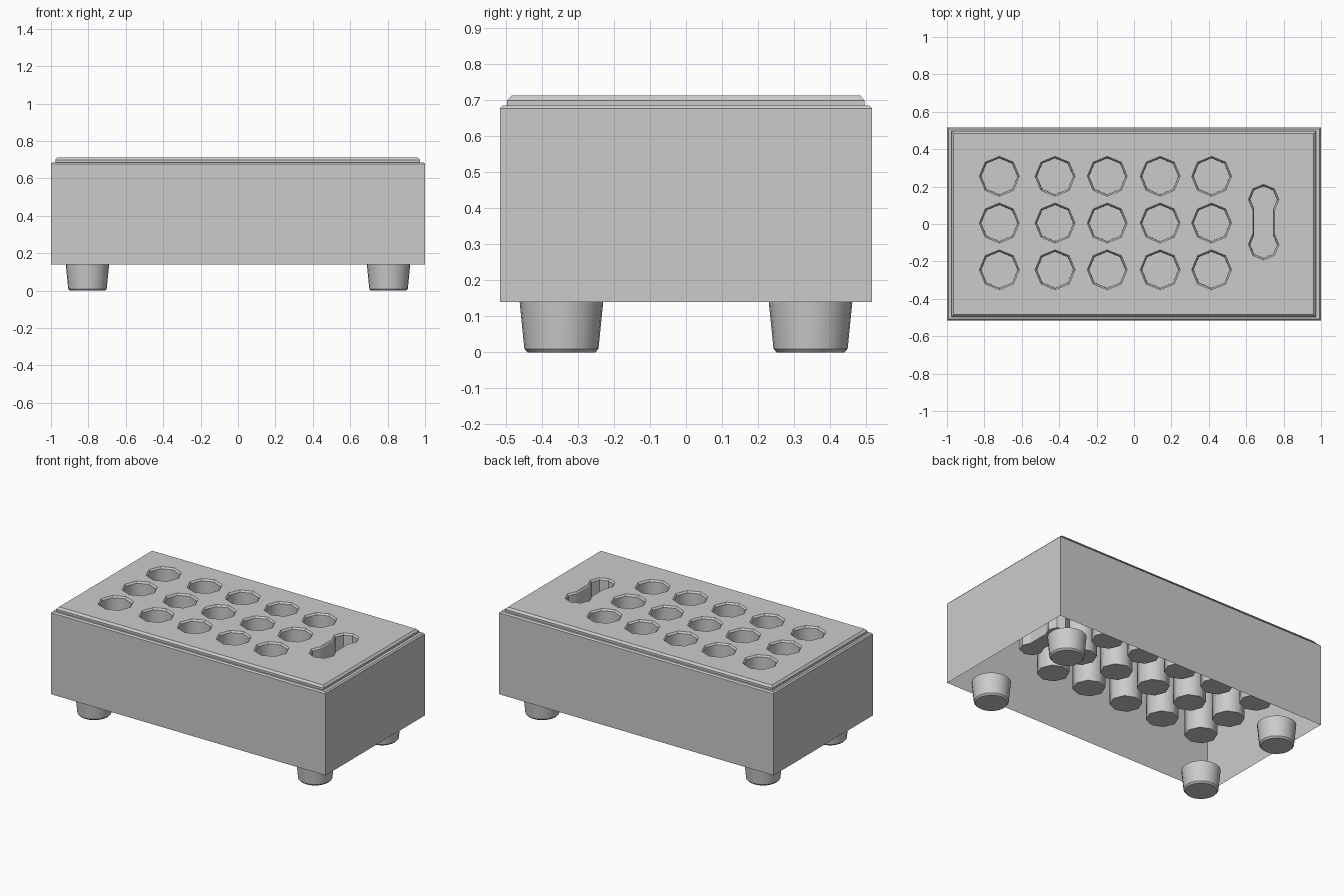
import bpy, bmesh, math

if "Cube" in bpy.data.objects:
    bpy.data.objects.remove(bpy.data.objects["Cube"])


def rect(x0, x1, y0, y1):
    return [(x0, y0), (x1, y0), (x1, y1), (x0, y1)]


def octagon(cx, cy, r):
    return [(cx + r * math.cos(i * math.pi / 4), cy + r * math.sin(i * math.pi / 4))
            for i in range(8)]


def dumbbell(cx, cy, r, half=0.12):
    # two octagon lobes joined by a straight neck
    pts = []
    for s, start in ((1, -45), (-1, 135)):
        for i in range(7):
            a = math.radians(start + 45 * i)
            pts.append((cx + r * math.cos(a), cy + s * half + r * math.sin(a)))
    return pts


def ring(bm, pts, z):
    return [bm.verts.new((x, y, z)) for x, y in pts]


def bridge(bm, a, b, smooth=False):
    n = len(a)
    for i in range(n):
        j = (i + 1) % n
        bm.faces.new((a[i], a[j], b[j], b[i])).smooth = smooth


def stack(bm, rings):
    for a, b in zip(rings, rings[1:]):
        bridge(bm, a, b)


def loop_edges(bm, loop):
    return [bm.edges.get((v, loop[(i + 1) % len(loop)])) for i, v in enumerate(loop)]


def finish(bm, name):
    bm.normal_update()
    me = bpy.data.meshes.new(name)
    bm.to_mesh(me)
    bm.free()
    ob = bpy.data.objects.new(name, me)
    bpy.context.collection.objects.link(ob)
    return ob


LID = (-0.977, 0.972, -0.497, 0.496)


def lid_rect(d):
    x0, x1, y0, y1 = LID
    return rect(x0 + d, x1 - d, y0 + d, y1 - d)


# Open-bottomed case with a softened top edge and a ledge round the lid
bm = bmesh.new()
stack(bm, [ring(bm, rect(-1, 1, -0.517, 0.517), 0.14),
           ring(bm, rect(-1, 1, -0.517, 0.517), 0.677),
           ring(bm, rect(-0.992, 0.992, -0.509, 0.509), 0.686),
           ring(bm, lid_rect(0), 0.686)])
finish(bm, "case")

# Raised lid with hanging wells
bm = bmesh.new()
edge = [ring(bm, lid_rect(0), 0.686), ring(bm, lid_rect(0), 0.70),
        ring(bm, lid_rect(0.012), 0.713)]
stack(bm, edge)
boundary = loop_edges(bm, edge[-1])

wells = [(octagon, x, y, 0.107)
         for x in (-0.72, -0.422, -0.143, 0.14, 0.415)
         for y in (-0.245, 0.005, 0.255)]
wells.append((dumbbell, 0.693, 0.01, 0.082))
for shape, x, y, r in wells:
    rim = ring(bm, shape(x, y, r), 0.713)
    neck = ring(bm, shape(x, y, r - 0.009), 0.702)
    foot = ring(bm, shape(x, y, r - 0.011), 0.303)
    # reversed winding puts the normals on the inside of each well
    bridge(bm, rim[::-1], neck[::-1])
    bridge(bm, neck[::-1], foot[::-1], shape is octagon)
    bm.faces.new(foot)
    boundary += loop_edges(bm, rim)
fill = bmesh.ops.triangle_fill(bm, use_beauty=True, edges=boundary, normal=(0, 0, 1))
for f in fill["geom"]:
    if isinstance(f, bmesh.types.BMFace):
        f.normal_update()
        f.smooth = False
        if f.normal.z < 0:
            f.normal_flip()
for f in bm.faces:
    f.normal_update()
    # bridged walls were wound consistently, so the outer sides already face out
finish(bm, "lid_with_wells")

# Tapered round feet
N = 24
for fx, sx in (("left", -1), ("right", 1)):
    for fy, sy in (("front", -1), ("back", 1)):
        bm = bmesh.new()
        rings = []
        for r, z in ((0.094, 0), (0.103, 0.01), (0.116, 0.14)):
            pts = [(sx * 0.805 + r * math.cos(2 * math.pi * i / N),
                    sy * 0.346 + r * math.sin(2 * math.pi * i / N)) for i in range(N)]
            rings.append(ring(bm, pts, z))
        bridge(bm, rings[0], rings[1])
        bridge(bm, rings[1], rings[2], True)
        bm.faces.new(rings[0][::-1])
        bm.faces.new(rings[2])
        finish(bm, f"{fy}_{fx}_foot")
